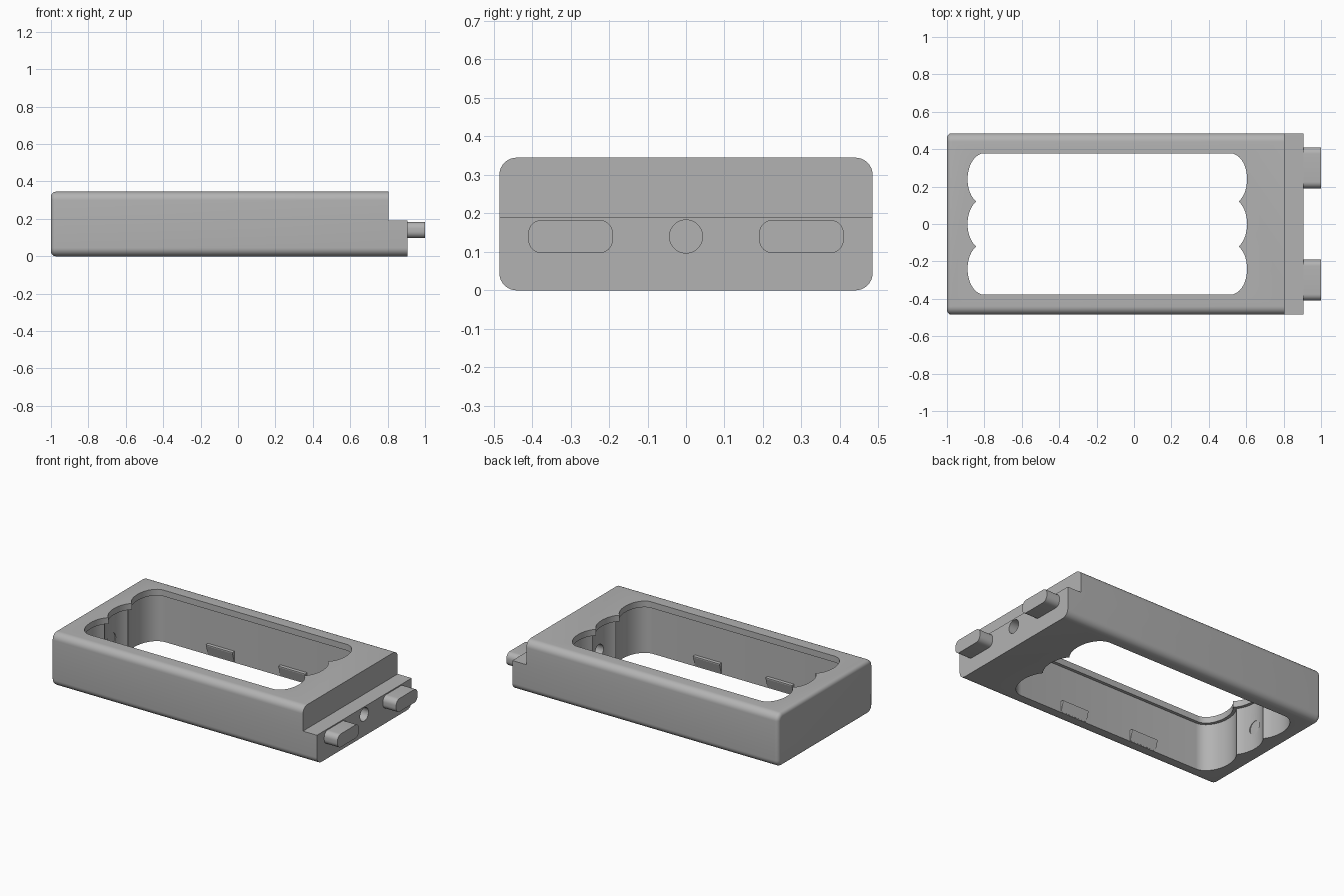
import bpy, bmesh, math
from mathutils import Vector

cube = bpy.data.objects.get("Cube")
if cube:
    bpy.data.objects.remove(cube, do_unlink=True)

grey = bpy.data.materials.new("plain_grey")
grey.use_nodes = True
COLOUR = (0.45, 0.45, 0.45, 1)
grey.diffuse_color = COLOUR
grey.node_tree.nodes["Principled BSDF"].inputs["Base Color"].default_value = COLOUR

LENGTH_END = 0.905      # x of the connector end
HALF_Y, TOP = 0.485, 0.345
PEG_Z = 0.14


def finish(name, bm):
    bmesh.ops.recalc_face_normals(bm, faces=bm.faces)
    mesh = bpy.data.meshes.new(name)
    bm.to_mesh(mesh)
    bm.free()
    mesh.materials.append(grey)
    obj = bpy.data.objects.new(name, mesh)
    bpy.context.collection.objects.link(obj)
    return obj


def prism(name, outline, offset):
    """Extrude a closed 3D outline along an offset vector."""
    bm = bmesh.new()
    face = bm.faces.new([bm.verts.new(p) for p in outline])
    result = bmesh.ops.extrude_face_region(bm, geom=[face])
    moved = [v for v in result["geom"] if isinstance(v, bmesh.types.BMVert)]
    bmesh.ops.translate(bm, verts=moved, vec=Vector(offset))
    return finish(name, bm)


def activate(obj):
    bpy.ops.object.select_all(action="DESELECT")
    obj.select_set(True)
    bpy.context.view_layer.objects.active = obj


def smooth(obj):
    activate(obj)
    bpy.ops.object.shade_smooth_by_angle(angle=math.radians(30))


def cut(obj, cutter):
    activate(obj)
    mod = obj.modifiers.new("cut", "BOOLEAN")
    mod.operation, mod.solver, mod.object = "DIFFERENCE", "EXACT", cutter
    bpy.ops.object.modifier_apply(modifier=mod.name)
    bpy.data.objects.remove(cutter, do_unlink=True)


def rounded_rect(cy, cz, hy, hz, r, steps=8):
    """Rounded rectangle in the y-z plane as (y, z) pairs."""
    pts = []
    for i, (sy, sz) in enumerate([(1, 1), (-1, 1), (-1, -1), (1, -1)]):
        for k in range(steps + 1):
            a = math.pi / 2 * (i + k / steps)
            pts.append((cy + sy * (hy - r) + r * math.cos(a),
                        cz + sz * (hz - r) + r * math.sin(a)))
    return pts


def scalloped(grow, z, steps=14):
    """Opening outline with three elliptical lobes at each end."""
    rx, ry, pitch = 0.09 + grow, 0.138 + grow, 0.24
    cusp = math.asin(pitch / 2 / ry)
    pts = []
    for cx, s in ((0.515, 1), (-0.80, -1)):
        for lobe in (-1, 0, 1):
            a0 = -math.pi / 2 if lobe == -1 else -cusp
            a1 = math.pi / 2 if lobe == 1 else cusp
            for k in range(steps + 1):
                if k == 0 and lobe > -1:
                    continue          # shared cusp point
                a = a0 + (a1 - a0) * k / steps
                pts.append((cx + s * rx * math.cos(a),
                            s * (lobe * pitch + ry * math.sin(a)), z))
    return pts


# Housing: rounded bar with a softened closed end
outline = [(-1, y, z) for y, z in rounded_rect(0, TOP / 2, HALF_Y, TOP / 2, 0.045)]
housing = prism("housing", outline, (LENGTH_END + 1, 0, 0))
bm = bmesh.new()
bm.from_mesh(housing.data)
rim = [e for e in bm.edges if all(v.co.x < -0.99 for v in e.verts)]
bmesh.ops.bevel(bm, geom=rim, offset=0.025, segments=5, profile=0.5, affect="EDGES")
bm.to_mesh(housing.data)
bm.free()

# Step at the connector end
step = [(0.805, -1, 0.19), (1.2, -1, 0.19), (1.2, -1, 0.6), (0.805, -1, 0.6)]
cut(housing, prism("step_cutter", step, (0, 2, 0)))

# Wide cavity from below, narrower opening through the top lip
cut(housing, prism("cavity_cutter", scalloped(0.02, -0.1), (0, 0, TOP - 0.04 + 0.1)))
cut(housing, prism("opening_cutter", scalloped(0, 0.2), (0, 0, 0.3)))

# Round hole between the pegs, just marking the far wall
hole = [(1.1, y, z) for y, z in rounded_rect(0, PEG_Z, 0.043, 0.043, 0.0429)]
cut(housing, prism("hole_cutter", hole, (-2.012, 0, 0)))
smooth(housing)

# Connector pegs and snap tabs on both sides
for side, label in ((1, "back"), (-1, "front")):
    shape = rounded_rect(side * 0.30, PEG_Z, 0.11, 0.043, 0.035)
    peg = prism(label + "_peg", [(0.88, y, z) for y, z in shape], (0.12, 0, 0))
    smooth(peg)
    for x, place in ((-0.40, "right"), (0.12, "left")):
        wedge = [(0.405, 0.005), (0.397, 0.005), (0.379, 0.065),
                 (0.379, 0.072), (0.405, 0.075)]
        prism(f"{label}_{place}_snap_tab",
              [(x - 0.095, side * y, z) for y, z in wedge], (0.19, 0, 0))
